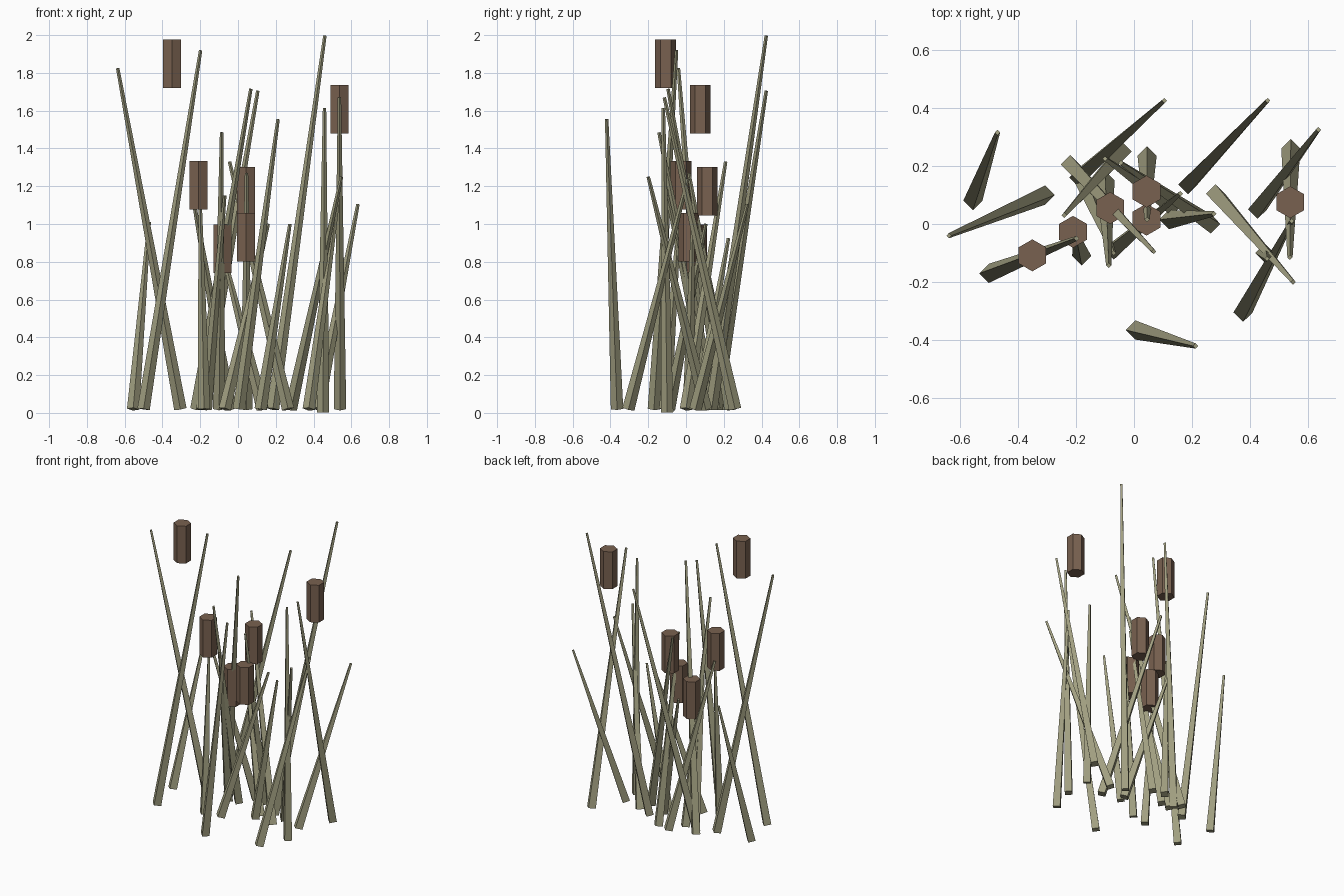
import bpy, math
from mathutils import Vector

def material(name, c):
    m = bpy.data.materials.new(name)
    m.diffuse_color = (*c, 1)
    return m

green = material("reed_green", (0.36, 0.35, 0.22))
brown = material("seed_brown", (0.19, 0.12, 0.08))

# Tapered four-sided stalk between a base and a tip
def stalk(i, bx, by, tx, ty, tz):
    a, b = Vector((bx, by, 0.02 if abs(tx-bx)+abs(ty-by) > 0.05 else 0.003)), Vector((tx, ty, tz))
    d = b - a
    bpy.ops.mesh.primitive_cone_add(vertices=4, radius1=0.033, radius2=0.009, depth=d.length)
    o = bpy.context.object
    o.name = f"reed_stalk_{i}"
    o.location = (a + b) / 2
    o.rotation_euler = Vector((0, 0, 1)).rotation_difference(d).to_euler()
    o.data.materials.append(green)

# Base x, y then tip x, y, z
stalks = [
    (-.555, .08, -.47, .315, 1.01), (-.305, .10, -.637, -.04, 1.825),
    (-.50, -.17, -.198, -.05, 1.92), (.005, -.365, .212, -.42, 1.555),
    (.185, .135, .46, .425, 1.997), (.425, .05, .635, .325, 1.105),
    (.54, .26, .537, -.115, 1.67), (.375, -.305, .543, .01, 1.24),
    (.28, .105, .548, -.2, 1.25), (.45, -.10, .458, -.12, 1.615),
    (.045, .235, .045, .015, 1.27), (-.19, .16, .105, .425, 1.705),
    (-.22, .205, .068, -.095, 1.715), (-.04, .25, -.24, .03, 1.15),
    (-.18, -.11, -.20, -.03, 1.10), (.265, 0, -.045, .21, 1.33),
    (.12, .015, .275, .035, 1.0), (-.10, .15, -.087, -.143, 1.485),
    (-.07, -.09, .16, .105, 1.0), (.13, .06, -.10, .225, .925),
    (-.17, .14, -.07, -.10, 1.15),
]
for i, s in enumerate(stalks, 1):
    stalk(i, *s)

# Upright hexagonal seed heads: x, y, bottom z
heads = [(-.35, -.108, 1.72), (-.21, -.027, 1.077), (-.082, .055, .74),
         (.043, .112, 1.045), (.043, .015, .802), (.538, .075, 1.48)]
for i, (x, y, z) in enumerate(heads, 1):
    bpy.ops.mesh.primitive_cylinder_add(vertices=6, radius=0.055, depth=0.257,
                                        location=(x, y, z + 0.1285))
    o = bpy.context.object
    o.name = f"seed_head_{i}"
    o.data.materials.append(brown)
